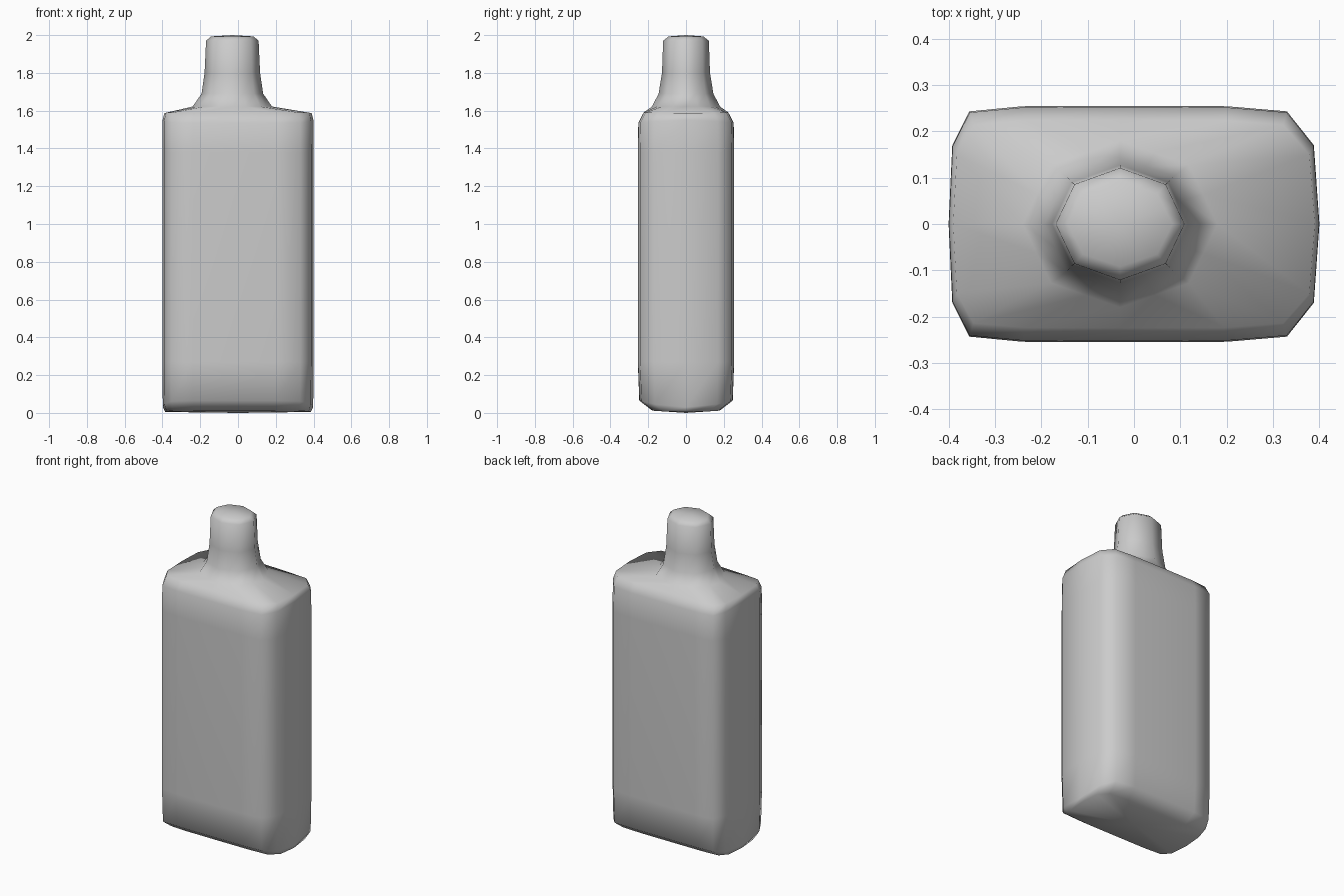
import bpy, bmesh, math

if "Cube" in bpy.data.objects:
    bpy.data.objects.remove(bpy.data.objects["Cube"])

# Half outline of the body seen from above (the other half is mirrored in y)
HALF = [(0.40, 0), (0.388, 0.17), (0.33, 0.243), (0.2, 0.254), (-0.03, 0.255),
        (-0.24, 0.254), (-0.355, 0.243), (-0.392, 0.17), (-0.40, 0)]
OUTLINE = HALF + [(x, -y) for x, y in HALF[-2:0:-1]]


def body_ring(z_end, z_side, sx=1.0, sy=1.0):
    """Body loop whose height changes from the narrow ends to the wide sides."""
    return [(x * sx, y * sy, z_end + (z_side - z_end) * (abs(y) / 0.255) ** 2)
            for x, y in OUTLINE]


def neck_ring(z, rx, ry):
    """Octagonal neck loop with edge midpoints, so it matches the body loop."""
    pts = []
    for i in range(16):
        a = 2 * math.pi * i / 16
        r = 1.0 if i % 2 == 0 else math.cos(math.pi / 8)
        pts.append((-0.03 + rx * r * math.cos(a), ry * r * math.sin(a), z))
    return pts


rings = [
    # base and straight walls
    body_ring(0.005, 0.012, 0.965, 0.70),
    body_ring(0.03, 0.065, 0.995, 0.97),
    body_ring(0.27, 0.27),
    body_ring(1.38, 1.38),
    body_ring(1.55, 1.535, 0.998, 0.99),
    # shoulder
    body_ring(1.587, 1.59, 0.975, 0.88),
    neck_ring(1.622, 0.21, 0.18),
    # neck and rounded cap
    neck_ring(1.69, 0.163, 0.145),
    neck_ring(1.80, 0.147, 0.127),
    neck_ring(1.97, 0.139, 0.121),
    neck_ring(1.993, 0.113, 0.092),
]

bm = bmesh.new()
loops = [[bm.verts.new(p) for p in ring] for ring in rings]
for low, high in zip(loops, loops[1:]):
    for i in range(16):
        j = (i + 1) % 16
        bm.faces.new((low[i], low[j], high[j], high[i]))

# Close the base and the top with fans
for loop, centre in ((loops[0], (0, 0, 0)), (loops[-1], (-0.03, 0, 2.0))):
    c = bm.verts.new(centre)
    for i in range(16):
        bm.faces.new((loop[i], loop[(i + 1) % 16], c))
bmesh.ops.recalc_face_normals(bm, faces=bm.faces[:])

mesh = bpy.data.meshes.new("bottle")
bm.to_mesh(mesh)
bm.free()
bottle = bpy.data.objects.new("bottle", mesh)
bpy.context.collection.objects.link(bottle)
for p in mesh.polygons:
    p.use_smooth = True
